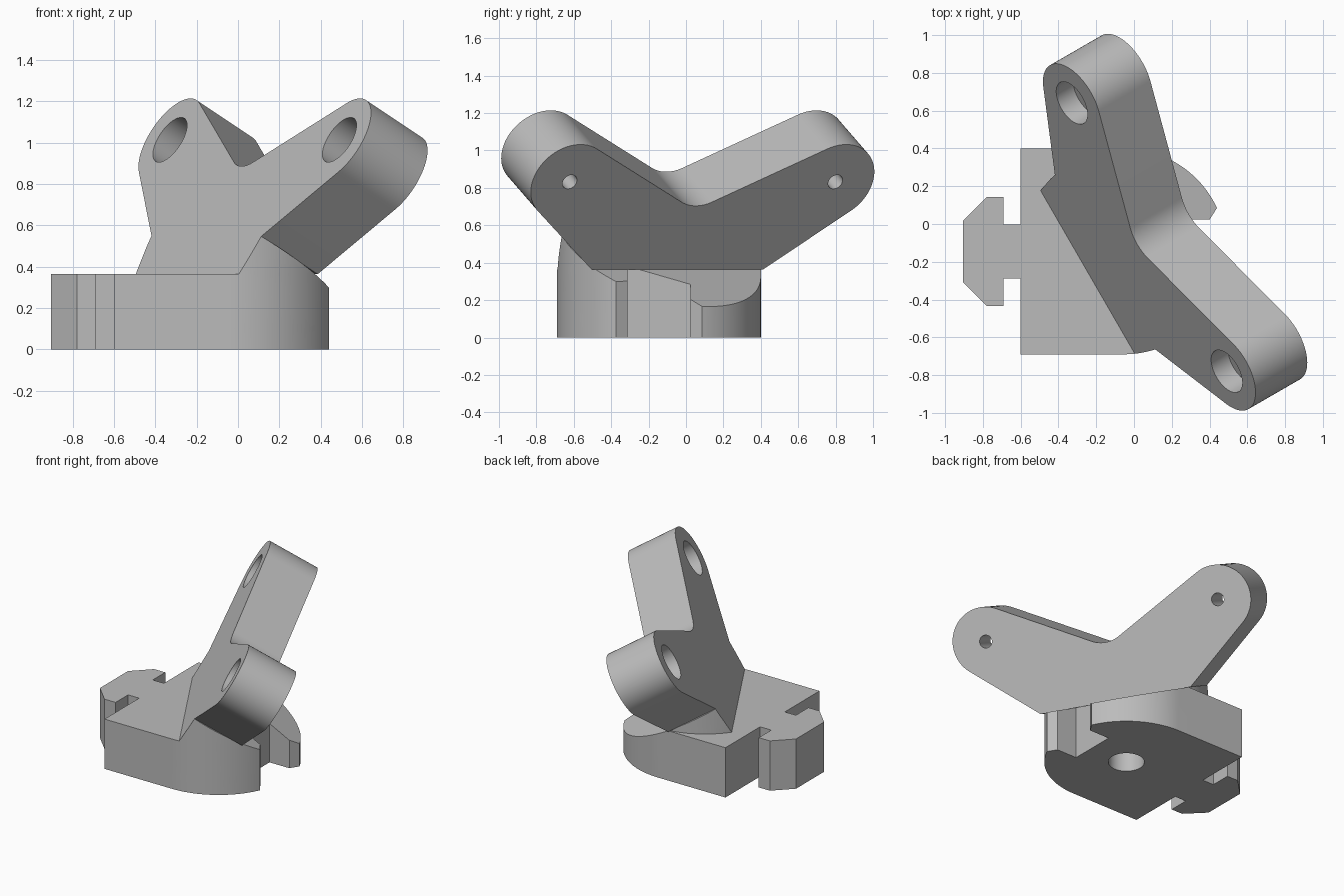
import bpy, bmesh
from math import sin, cos, tan, radians, degrees, asin, atan2, hypot
from mathutils import Matrix, Vector

cube = bpy.data.objects.get("Cube")
if cube:
    bpy.data.objects.remove(cube, do_unlink=True)

grey = bpy.data.materials.new("light grey plastic")
grey.use_nodes = True
GREY = (0.5, 0.5, 0.5, 1)
grey.diffuse_color = GREY
grey.node_tree.nodes["Principled BSDF"].inputs["Base Color"].default_value = GREY


def arc(cx, cy, r, a0, a1, steps=24):
    angles = [radians(a0 + (a1 - a0) * i / steps) for i in range(steps + 1)]
    return [(cx + r * cos(a), cy + r * sin(a)) for a in angles]


def prism(name, outline, z0, z1, matrix=Matrix()):
    """Extrude a counter-clockwise outline from z0 to z1 in a local frame."""
    bm = bmesh.new()
    face = bm.faces.new([bm.verts.new((x, y, z0)) for x, y in outline])
    top = bmesh.ops.extrude_face_region(bm, geom=[face])["geom"]
    verts = [v for v in top if isinstance(v, bmesh.types.BMVert)]
    bmesh.ops.translate(bm, vec=(0, 0, z1 - z0), verts=verts)
    bmesh.ops.recalc_face_normals(bm, faces=bm.faces)
    bmesh.ops.transform(bm, matrix=matrix, verts=bm.verts)
    mesh = bpy.data.meshes.new(name)
    bm.to_mesh(mesh)
    bm.free()
    mesh.materials.append(grey)
    obj = bpy.data.objects.new(name, mesh)
    bpy.context.collection.objects.link(obj)
    return obj


def combine(target, tool, operation):
    """Apply a boolean and discard the tool."""
    mod = target.modifiers.new(operation.lower(), "BOOLEAN")
    mod.operation, mod.object, mod.solver = operation, tool, "EXACT"
    bpy.context.view_layer.objects.active = target
    bpy.ops.object.modifier_apply(modifier=mod.name)
    bpy.data.objects.remove(tool, do_unlink=True)


# Shared dimensions
CX, CY, R = -0.055, -0.145, 0.545
HEIGHT = THICK = 0.365
FOOT = 0.21                     # plate bottom edge, up the tilted face

# Tilted frame: x along the plate, y up the plate, z out of its front face
side = Vector((cos(radians(60)), -sin(radians(60)), 0))
up = Vector((0.433, 0.25, 0.866)).normalized()
front = side.cross(up)
origin = Vector((-0.244, -0.257, HEIGHT))
frame = Matrix((side, up, front)).transposed().to_4x4()
frame.translation = origin
big = [(-3, -3), (3, -3), (3, 3), (-3, 3)]


def cut_above_foot(obj):
    box = [(-3, FOOT), (3, FOOT), (3, 4), (-3, 4)]
    combine(obj, prism("cutter", box, -3, 3, frame), "DIFFERENCE")


# Round end with a flared socket notch
gap = degrees(atan2(0.23, 0.495))
w = 0.168
round_end = (arc(CX, CY, R, -90, -gap)
             + [(0.4, CY - w), (0.24, CY - w), (0.24, CY + w), (0.4, CY + w)]
             + arc(CX, CY, R, gap, 90))

# Base block with a T-shaped connector tab
half_tab = [(-0.6, 0.143), (-0.69, 0.143), (-0.69, 0.288), (-0.78, 0.288), (-0.905, 0.163)]
tab = [(x, CY + y) for x, y in half_tab] + [(x, CY - y) for x, y in reversed(half_tab)]
block = round_end + [(-0.6, CY + R)] + tab + [(-0.6, CY - R)]
bracket = prism("mounting_bracket", block, 0, HEIGHT)
cut_above_foot(bracket)

# Round pedestal rising to carry the plate
pedestal = prism("pedestal", round_end + arc(CX, CY, R, 90, 270)[1:-1], 0.1, 0.9)
cut_above_foot(pedestal)
combine(pedestal, prism("cutter", big, 0, 3, frame), "DIFFERENCE")
combine(bracket, pedestal, "UNION")

# V-shaped plate with two rounded arms
ARM_X, ARM_Y, TIP, HALF, SLOPE, FILLET = 0.82, 0.75, 0.231, 0.53, 28, 0.2
dx, dy = ARM_X - HALF, ARM_Y - FOOT
lower = degrees(atan2(dy, dx) - asin(TIP / hypot(dx, dy))) - 90
t = radians(SLOPE)
valley = ARM_Y + TIP / cos(t) - ARM_X * tan(t) + FILLET / cos(t)
outline = ([(HALF, FOOT)]
           + arc(ARM_X, ARM_Y, TIP, lower, 90 + SLOPE, 40)
           + arc(0, valley, FILLET, SLOPE - 90, -SLOPE - 90, 16)
           + arc(-ARM_X, ARM_Y, TIP, 90 - SLOPE, 180 - lower, 40)
           + [(-HALF, FOOT)])
plate = prism("plate", outline, -THICK, 0, frame)
combine(bracket, plate, "UNION")

# Counterbored screw holes in both arms
for x in (-ARM_X, ARM_X):
    for r, depth in ((0.125, 0.12), (0.043, 1)):
        hole = prism("cutter", arc(x, ARM_Y, r, 0, 360, 48)[:-1], -depth, 0.1, frame)
        combine(bracket, hole, "DIFFERENCE")

# Blind bore under the base
bore = prism("cutter", arc(CX, CY, 0.12, 0, 360, 48)[:-1], -0.1, 0.3)
combine(bracket, bore, "DIFFERENCE")

bpy.ops.object.select_all(action="DESELECT")
bracket.select_set(True)
bpy.context.view_layer.objects.active = bracket
bpy.ops.object.shade_smooth_by_angle(angle=radians(30))
